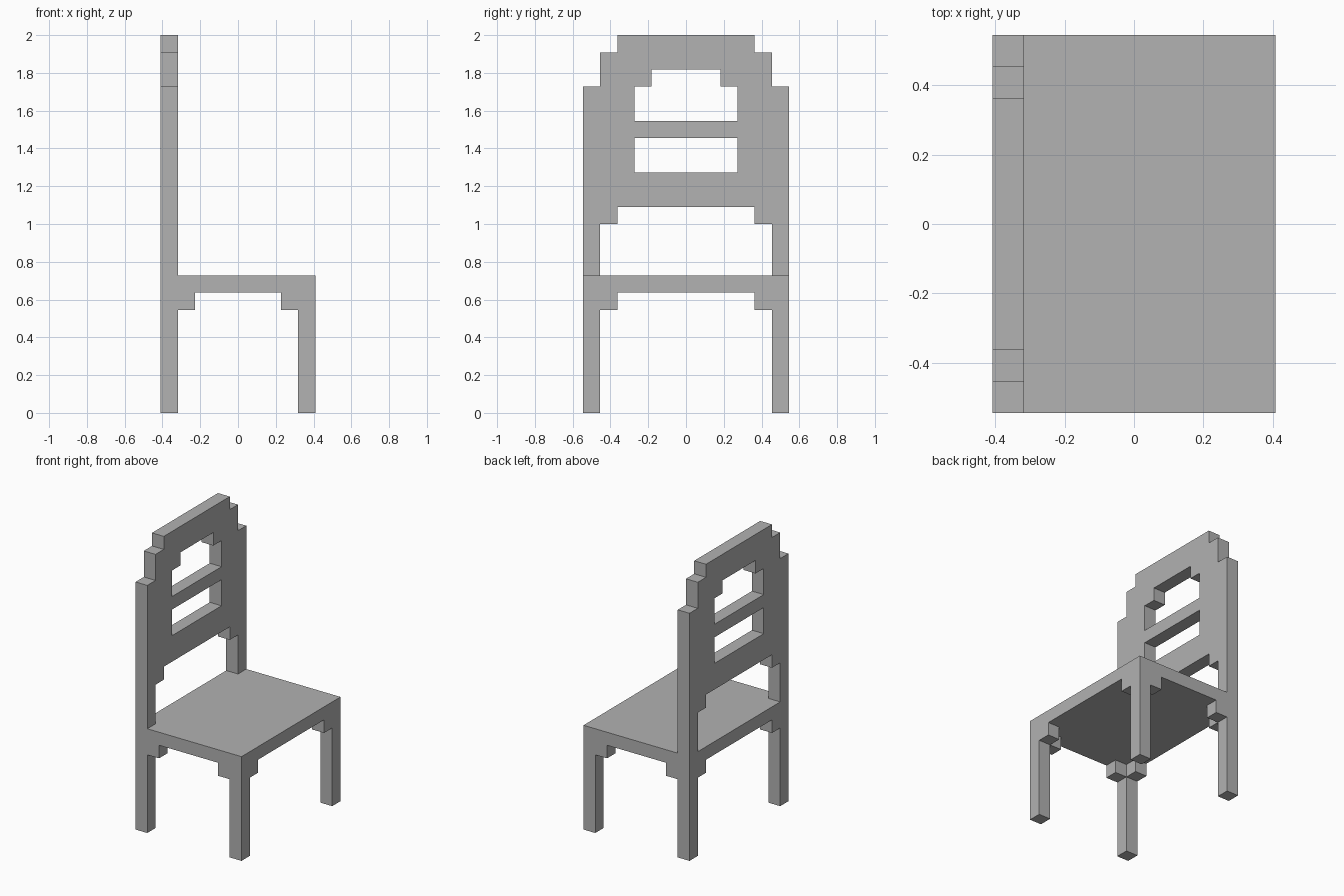
import bpy
import bmesh
from mathutils import Vector

cube = bpy.data.objects.get("Cube")
if cube:
    bpy.data.objects.remove(cube, do_unlink=True)

U = 1 / 11  # one grid step of the blocky design

GREY = (0.445, 0.445, 0.445, 1)
mat = bpy.data.materials.new("plain grey")
mat.use_nodes = True
mat.diffuse_color = GREY
mat.node_tree.nodes["Principled BSDF"].inputs["Base Color"].default_value = GREY


def prism(name, outline, depth, open_centre=False):
    """Extrude a closed outline (in grid steps) along a depth vector."""
    bm = bmesh.new()
    face = bm.faces.new([bm.verts.new(Vector(p) * U) for p in outline])
    out = bmesh.ops.extrude_face_region(bm, geom=[face], use_keep_orig=True)
    moved = [v for v in out["geom"] if isinstance(v, bmesh.types.BMVert)]
    bmesh.ops.translate(bm, verts=moved, vec=Vector(depth) * U)
    bmesh.ops.recalc_face_normals(bm, faces=bm.faces)
    if open_centre:  # drop the walls on the mirror plane
        inner = [f for f in bm.faces if all(abs(v.co.y) < 1e-5 for v in f.verts)]
        bmesh.ops.delete(bm, geom=inner, context="FACES")
    mesh = bpy.data.meshes.new(name)
    bm.to_mesh(mesh)
    bm.free()
    mesh.materials.append(mat)
    obj = bpy.data.objects.new(name, mesh)
    bpy.context.collection.objects.link(obj)
    return obj


# Seat slab
prism("seat", [(-4.5, -6, 7), (4.5, -6, 7), (4.5, 6, 7), (-4.5, 6, 7)], (0, 0, 1))

# Four legs, each topped by an L-shaped corner bracket
for sx, end in ((-1, "back"), (1, "front")):
    for sy, side in ((-1, "right"), (1, "left")):
        def corner(points, z):
            return [(sx * (4.5 - a), sy * (6 - b), z) for a, b in points]

        prism(f"{end}_{side}_leg",
              corner([(0, 0), (1, 0), (1, 1), (0, 1)], 0), (0, 0, 6))
        prism(f"{end}_{side}_bracket",
              corner([(0, 0), (2, 0), (2, 1), (1, 1), (1, 2), (0, 2)], 6), (0, 0, 1))

# Backrest: half outline with stepped crown, two windows and stepped arch
half = [(0, 22), (4, 22), (4, 21), (5, 21), (5, 19), (6, 19), (6, 8), (5, 8),
        (5, 11), (4, 11), (4, 12), (0, 12), (0, 14), (3, 14), (3, 16), (0, 16),
        (0, 17), (3, 17), (3, 19), (2, 19), (2, 20), (0, 20)]
backrest = prism("backrest", [(-4.5, y, z) for y, z in half], (1, 0, 0), True)
mirror = backrest.modifiers.new("mirror", "MIRROR")
mirror.use_axis = (False, True, False)
